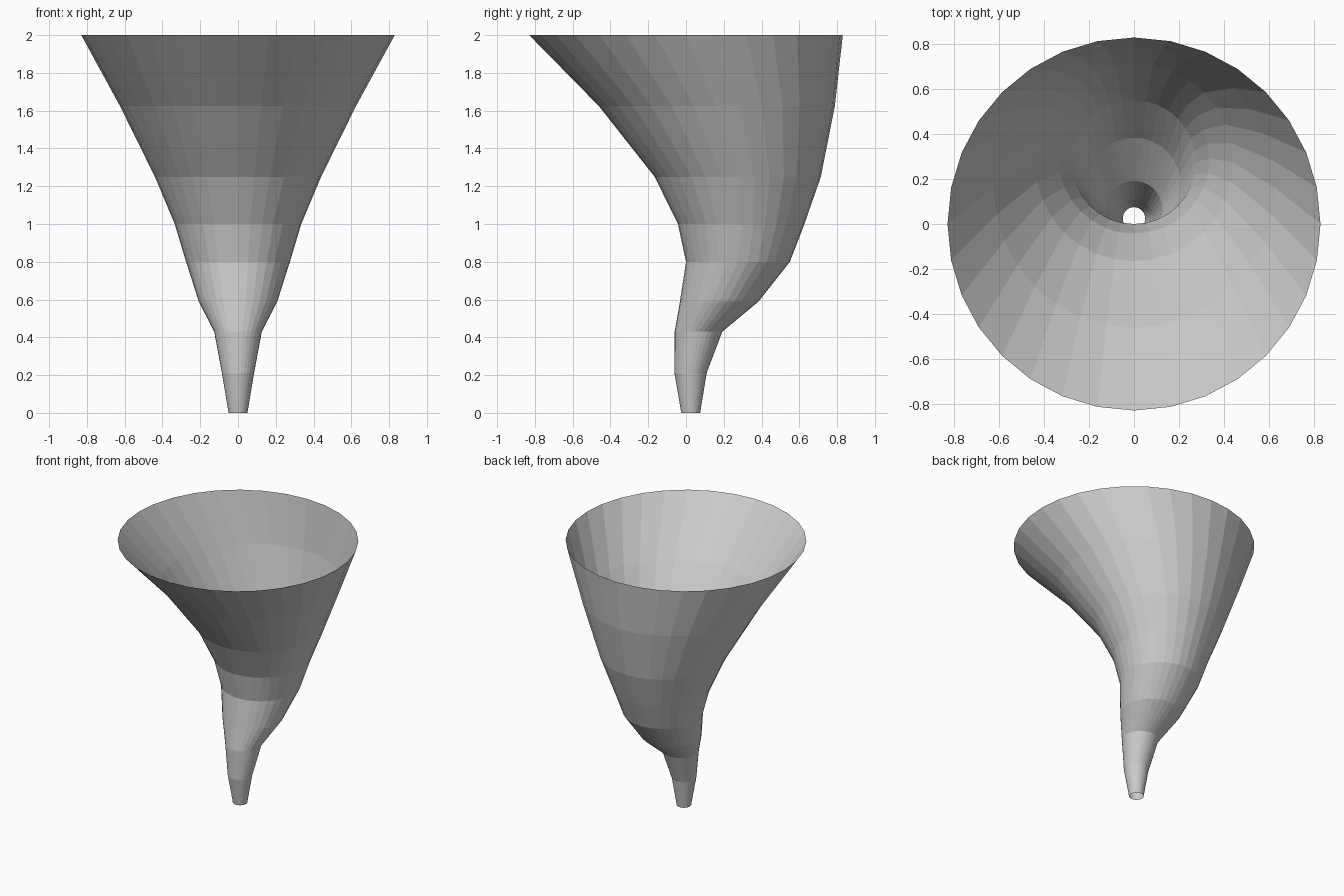
import bpy, bmesh
from math import sin, cos, tau

if "Cube" in bpy.data.objects:
    bpy.data.objects.remove(bpy.data.objects["Cube"])

SIDES = 32

# Circular rings of the curved funnel: height, radius, centre offset in y
RINGS = [
    (0.00, 0.05, 0.025),
    (0.21, 0.085, 0.024),
    (0.43, 0.126, 0.066),
    (0.59, 0.208, 0.176),
    (0.80, 0.275, 0.275),
    (1.00, 0.335, 0.292),
    (1.25, 0.44, 0.274),
    (1.625, 0.625, 0.163),
    (2.00, 0.83, 0.0),
]


def add_ring(bm, z, radius, y):
    return [bm.verts.new((radius * cos(tau * i / SIDES),
                          y + radius * sin(tau * i / SIDES), z))
            for i in range(SIDES)]


# Open, single-walled, flat-faced funnel skinned between successive rings
bm = bmesh.new()
loops = [add_ring(bm, *ring) for ring in RINGS]
for low, high in zip(loops, loops[1:]):
    for i in range(SIDES):
        j = (i + 1) % SIDES
        bm.faces.new((low[i], low[j], high[j], high[i]))

mesh = bpy.data.meshes.new("curved_funnel")
bm.to_mesh(mesh)
bm.free()
funnel = bpy.data.objects.new("curved_funnel", mesh)
bpy.context.collection.objects.link(funnel)
